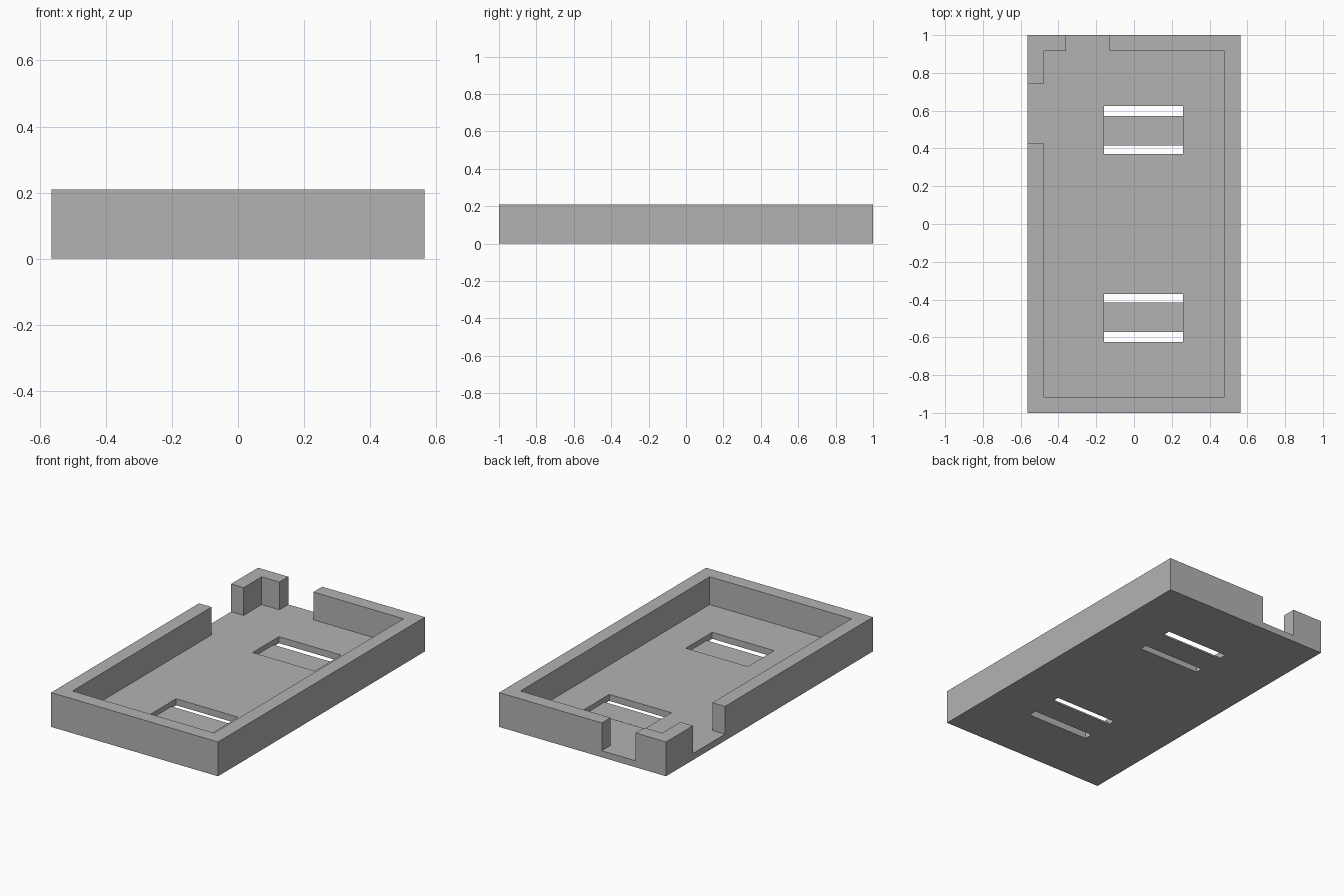
import bpy
import bmesh

cube = bpy.data.objects.get("Cube")
if cube:
    bpy.data.objects.remove(cube, do_unlink=True)

W, L, H = 0.565, 1.0, 0.21     # half width, half length, height
WALL, FLOOR, BAR = 0.085, 0.04, 0.01

grey = bpy.data.materials.new("plain_grey")
grey.use_nodes = True
color = (0.45, 0.45, 0.45, 1)
grey.diffuse_color = color
grey.node_tree.nodes["Principled BSDF"].inputs["Base Color"].default_value = color


def box(name, x, y, z):
    """Box spanning the given (low, high) ranges."""
    bm = bmesh.new()
    bmesh.ops.create_cube(bm, size=1)
    for v in bm.verts:
        v.co = [r[0] if c < 0 else r[1] for c, r in zip(v.co, (x, y, z))]
    mesh = bpy.data.meshes.new(name)
    bm.to_mesh(mesh)
    bm.free()
    mesh.materials.append(grey)
    obj = bpy.data.objects.new(name, mesh)
    bpy.context.collection.objects.link(obj)
    return obj


tray = box("tray", (-W, W), (-L, L), (0, H))
cutters = []


def cut(name, x, y, z):
    cutter = box(name, x, y, z)
    cutter.hide_render = True
    cutters.append(cutter)
    mod = tray.modifiers.new(name, 'BOOLEAN')
    mod.operation = 'DIFFERENCE'
    mod.solver = 'EXACT'
    mod.object = cutter


# Open cavity and the two wall gaps beside the back right corner post
above = (FLOOR, H + 0.1)
cut("cavity_cutter", (-W + WALL, W - WALL), (-L + WALL, L - WALL), above)
cut("side_gap_cutter", (-W - 0.1, -0.4), (0.43, 0.74), above)
cut("back_gap_cutter", (-0.36, -0.13), (0.8, L + 0.1), above)

# Two strap recesses, each with a thin bar left between two through slots
slot_x = (-0.16, 0.26)
for side, name in ((1, "back"), (-1, "front")):
    def span(a, b):
        return tuple(sorted((a * side, b * side)))
    cut(name + "_recess_cutter", slot_x, span(0.37, 0.625), (BAR, 0.1))
    cut(name + "_inner_slot_cutter", slot_x, span(0.37, 0.415), (-0.1, 0.1))
    cut(name + "_outer_slot_cutter", slot_x, span(0.572, 0.625), (-0.1, 0.1))

# Bake the cuts and drop the helpers
bpy.context.view_layer.update()
result = bpy.data.meshes.new_from_object(
    tray.evaluated_get(bpy.context.evaluated_depsgraph_get()))
tray.modifiers.clear()
tray.data = result
result.name = "tray"
for cutter in cutters:
    bpy.data.objects.remove(cutter, do_unlink=True)

# Merge leftover coplanar seams
bm = bmesh.new()
bm.from_mesh(result)
bmesh.ops.remove_doubles(bm, verts=bm.verts, dist=0.0001)
bmesh.ops.dissolve_limit(bm, angle_limit=0.01, verts=bm.verts, edges=bm.edges)
bm.to_mesh(result)
bm.free()
